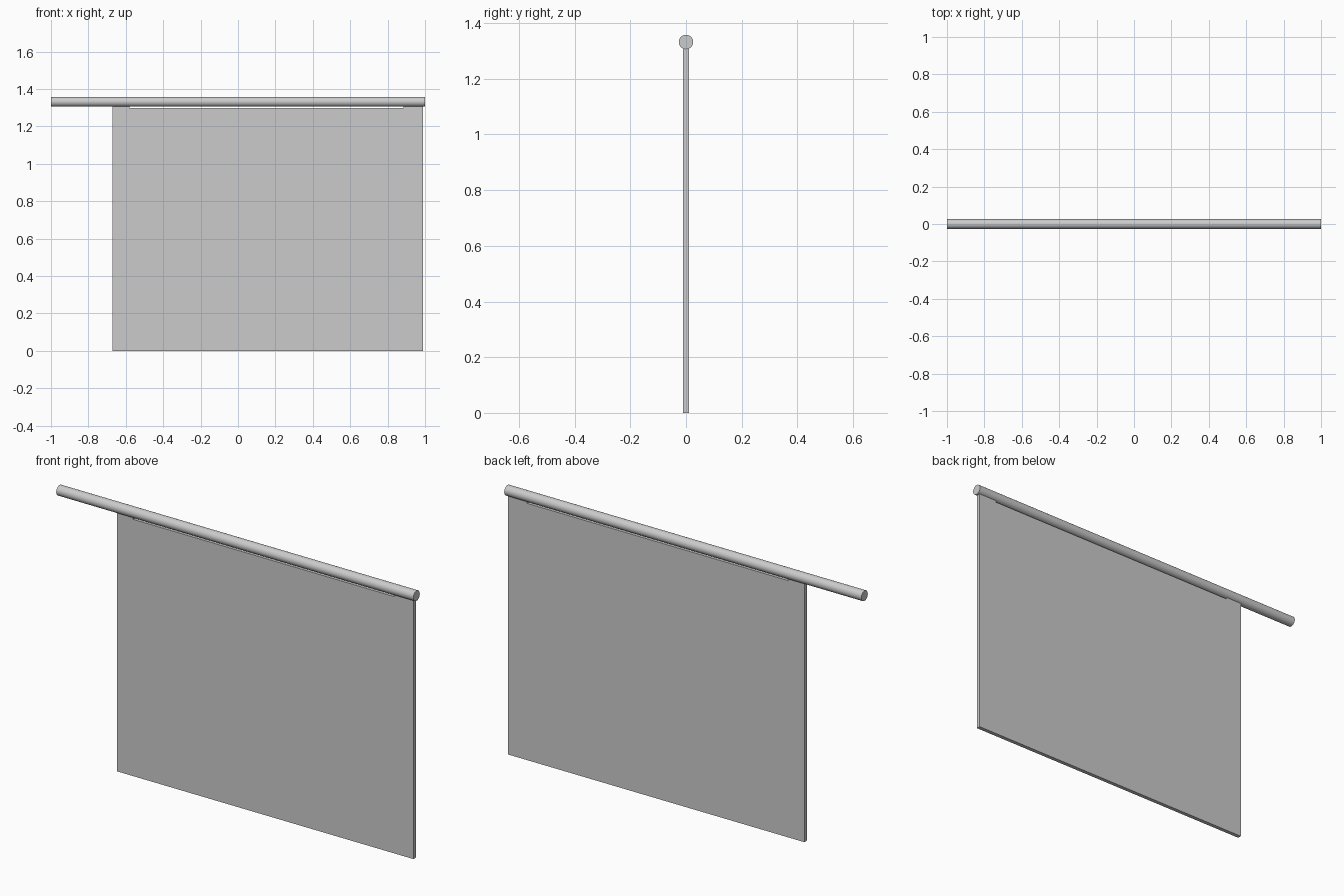
import bpy
import math

if "Cube" in bpy.data.objects:
    bpy.data.objects.remove(bpy.data.objects["Cube"])

ROD_R, ROD_Z = 0.026, 1.332
CLOTH_TOP = 1.30


def box(name, x0, x1, z0, z1, depth):
    bpy.ops.mesh.primitive_cube_add(size=1, location=((x0 + x1) / 2, 0, (z0 + z1) / 2))
    ob = bpy.context.object
    ob.name = name
    ob.scale = (x1 - x0, depth, z1 - z0)
    bpy.ops.object.transform_apply(location=False, rotation=False, scale=True)
    return ob


# Horizontal pole
bpy.ops.mesh.primitive_cylinder_add(vertices=32, radius=ROD_R, depth=2,
                                    location=(0, 0, ROD_Z),
                                    rotation=(0, math.pi / 2, 0))
pole = bpy.context.object
pole.name = "pole"
bpy.ops.object.shade_smooth_by_angle(angle=math.radians(30))

# Hanging banner panel
box("banner_panel", -0.67, 0.99, 0, CLOTH_TOP, 0.02)

# Short tabs joining the panel corners to the pole
for name, x0, x1 in (("left_tab", -0.67, -0.58), ("right_tab", 0.885, 0.99)):
    box(name, x0, x1, CLOTH_TOP, ROD_Z - ROD_R + 0.003, 0.02)
